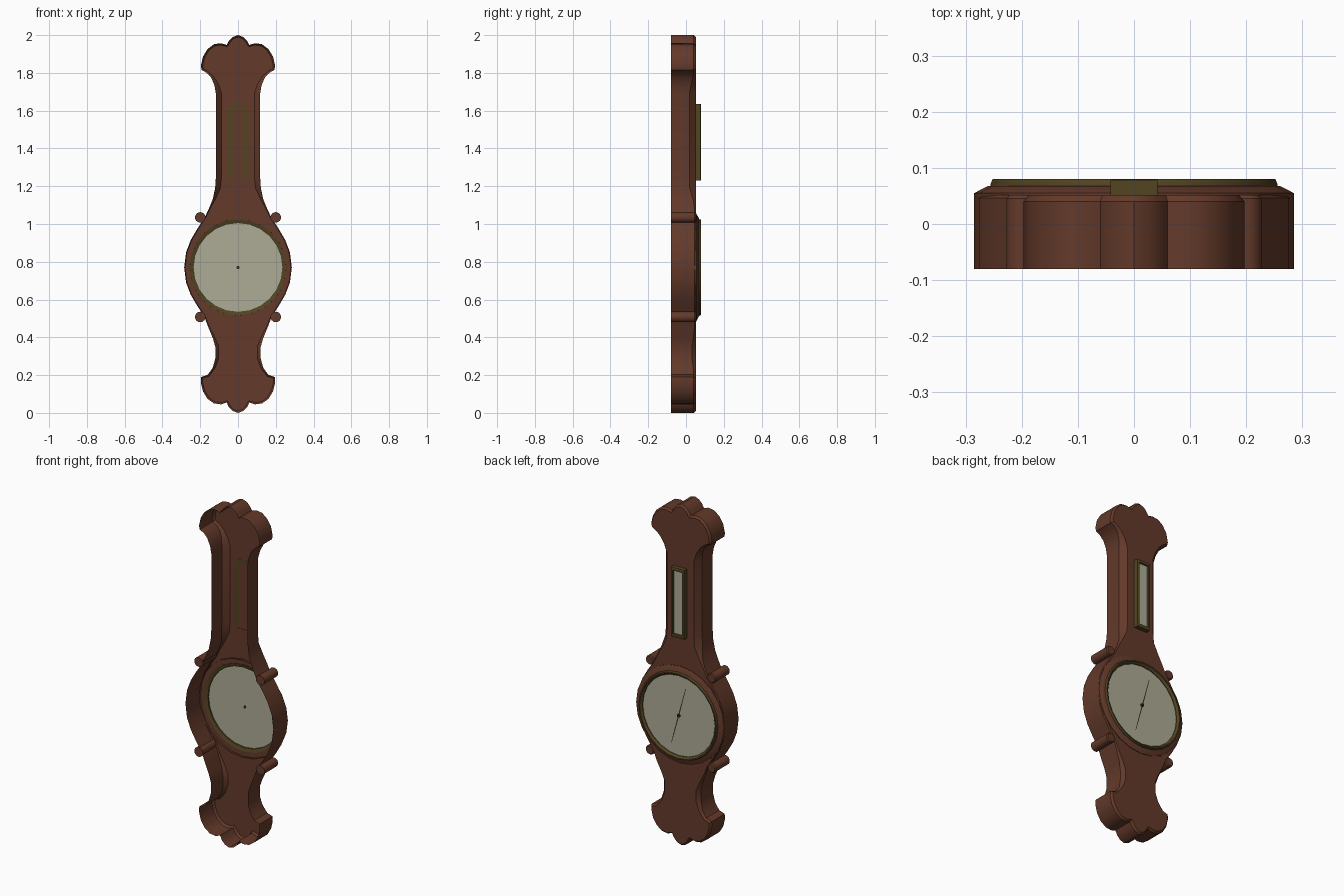
import bpy, bmesh, math
from mathutils import Vector

if "Cube" in bpy.data.objects:
    bpy.data.objects.remove(bpy.data.objects["Cube"])

DIAL_Z = 0.77
BACK, FRONT = -0.08, 0.052     # open back and decorated panel (faces +y)


def material(name, rgb):
    m = bpy.data.materials.new(name)
    m.diffuse_color = (*rgb, 1)
    m.use_nodes = True
    m.node_tree.nodes["Principled BSDF"].inputs["Base Color"].default_value = m.diffuse_color
    return m


WOOD = material("reddish wood", (0.125, 0.042, 0.023))
BRASS = material("dark bronze", (0.085, 0.058, 0.016))
CREAM = material("cream face", (0.42, 0.41, 0.30))
DARK = material("dark hand", (0.05, 0.022, 0.012))


def finish(name, bm, mat, smooth=True):
    bmesh.ops.recalc_face_normals(bm, faces=bm.faces)
    me = bpy.data.meshes.new(name)
    bm.to_mesh(me)
    bm.free()
    ob = bpy.data.objects.new(name, me)
    bpy.context.collection.objects.link(ob)
    me.materials.append(mat)
    if smooth:
        bpy.context.view_layer.objects.active = ob
        bpy.ops.object.select_all(action='DESELECT')
        ob.select_set(True)
        bpy.ops.object.shade_smooth_by_angle(angle=math.radians(32))
    return ob


def ring(bm, r, y, n, cx=0, cz=DIAL_Z):
    return [bm.verts.new((cx + r * math.sin(2 * math.pi * i / n), y,
                          cz + r * math.cos(2 * math.pi * i / n))) for i in range(n)]


def bridge(bm, a, b):
    n = len(a)
    for i in range(n):
        bm.faces.new((a[i], a[(i + 1) % n], b[(i + 1) % n], b[i]))


def turned(name, profile, mat, n=24, cx=0, cz=DIAL_Z, caps=False):
    """Lathe (radius, y) points around an axis along y."""
    bm = bmesh.new()
    rings = [ring(bm, r, y, n, cx, cz) for r, y in profile]
    for a, b in zip(rings, rings[1:]):
        bridge(bm, a, b)
    if caps:
        bm.faces.new(rings[0])
        bm.faces.new(rings[-1])
    return finish(name, bm, mat)


def rect_rings(name, sections, mat, cz, cap_last=False):
    """Rectangular loops (half width, half height, y) joined in order."""
    bm = bmesh.new()
    loops = [[bm.verts.new((sx * w, y, cz + sz * h))
              for sx, sz in ((-1, -1), (1, -1), (1, 1), (-1, 1))] for w, h, y in sections]
    for a, b in zip(loops, loops[1:]):
        bridge(bm, a, b)
    if cap_last:
        bm.faces.new(loops[-1])
    return finish(name, bm, mat, False)


# Right half of the case outline from crest to foot: (x, z, chamfer)
half = [
    (0, 2.0, .01), (.028, 1.99, .01), (.048, 1.97, .01), (.06, 1.948, .01),
    (.09, 1.957, .01), (.127, 1.952, .01), (.162, 1.925, .01), (.186, 1.885, .01),
    (.197, 1.835, .01), (.192, 1.815, .01), (.165, 1.8, .01), (.142, 1.775, .014),
    (.125, 1.735, .022), (.117, 1.69, .03), (.117, 1.25, .03), (.121, 1.19, .028),
    (.134, 1.13, .012), (.155, 1.08, .006), (.178, 1.03, .005), (.215, .975, .005),
    (.25, .915, .005), (.275, .85, .005), (.285, .77, .005), (.275, .69, .005),
    (.25, .625, .005), (.215, .565, .005), (.178, .51, .005), (.16, .46, .006),
    (.133, .395, .012), (.12, .35, .018), (.12, .29, .018), (.133, .24, .012),
    (.16, .202, .01), (.195, .19, .01), (.197, .16, .01), (.186, .115, .01),
    (.162, .075, .01), (.127, .05, .01), (.09, .045, .01), (.06, .055, .01),
    (.048, .03, .01), (.028, .01, .01), (0, 0, .01)]
outline = half + [(-x, z, c) for x, z, c in half[-2:0:-1]]

# Case: open-backed shell with chamfered front and round dial opening
bm = bmesh.new()
back, side, panel = [], [], []
N = len(outline)
for i, (x, z, c) in enumerate(outline):
    p, q = outline[i - 1], outline[(i + 1) % N]
    d1 = Vector((x - p[0], z - p[1])).normalized()
    d2 = Vector((q[0] - x, q[1] - z)).normalized()
    t = (d1 + d2).normalized()
    nx, nz = -t.y, t.x                      # outward side of the path is (-nx, -nz) reversed
    back.append(bm.verts.new((x, BACK, z)))
    side.append(bm.verts.new((x, FRONT - c * 1.15, z)))
    panel.append(bm.verts.new((x - nx * c, FRONT, z - nz * c)))
bridge(bm, back, side)
bridge(bm, side, panel)
hole = ring(bm, 0.25, FRONT, 24)
edges = []
for loop in (panel, hole):
    for i in range(len(loop)):
        a, b = loop[i], loop[(i + 1) % len(loop)]
        edges.append(bm.edges.get((a, b)) or bm.edges.new((a, b)))
bmesh.ops.triangle_fill(bm, use_beauty=True, use_dissolve=False, edges=edges,
                        normal=(0, 1, 0))
finish("case", bm, WOOD)

# Raised wooden collar, bronze bezel and dial
turned("dial_collar", [(.285, .04), (.285, .055), (.26, .068), (.252, .068)], WOOD)
turned("dial_bezel", [(.255, .05), (.256, .07), (.252, .08), (.245, .08),
                      (.235, .068), (.235, .056), (.255, .05)], BRASS)
bm = bmesh.new()
bm.faces.new(ring(bm, .238, .064, 24))
finish("dial_face", bm, CREAM, False)

# Long hand and hub
bm = bmesh.new()
tip = Vector((-.046, 0, .168))
across = Vector((.168, 0, .046)).normalized() * .0035
mid = Vector((0, .069, DIAL_Z))
bm.faces.new([bm.verts.new(mid + v) for v in
              (tip + across * .5, across, -tip + across * .5,
               -tip - across * .5, -across, tip - across * .5)])
finish("dial_hand", bm, DARK, False)
turned("hand_hub", [(.009, .062), (.009, .073)], DARK, 10, caps=True)

# Corner posts around the dial
for px in (-.2, .2):
    for pz, label in ((1.035, "upper"), (.508, "lower")):
        turned(f"{label}_post_{'left' if px < 0 else 'right'}",
               [(.028, BACK), (.028, .045), (.023, .052)], WOOD, 14, px, pz, True)

# Thermometer: frame, plate and thin tube
rect_rings("thermometer_frame", [(.042, .203, .05), (.042, .203, .078), (.037, .198, .08),
                                 (.031, .186, .08), (.029, .184, .07)], BRASS, 1.433)
rect_rings("thermometer_plate", [(.03, .185, .069), (.029, .184, .071)], CREAM, 1.433, True)

# Bronze backing seen inside the case, behind the thermometer
bm = bmesh.new()
path = [(-1, 0)] + [(math.sin(a), math.cos(a)) for a in
                    [math.radians(-90 + 22.5 * k) for k in range(9)]] + [(1, 0)]
rows = []
for w, h in ((.055, .05), (.028, .03)):
    pts = [(-w, 1.24)] + [(w * x, 1.59 + h * z) for x, z in path[1:-1]] + [(w, 1.24)]
    rows.append([bm.verts.new((x, FRONT - .003, z)) for x, z in pts])
for i in range(len(rows[0]) - 1):
    bm.faces.new((rows[0][i], rows[0][i + 1], rows[1][i + 1], rows[1][i]))
finish("thermometer_backing", bm, BRASS, False)
